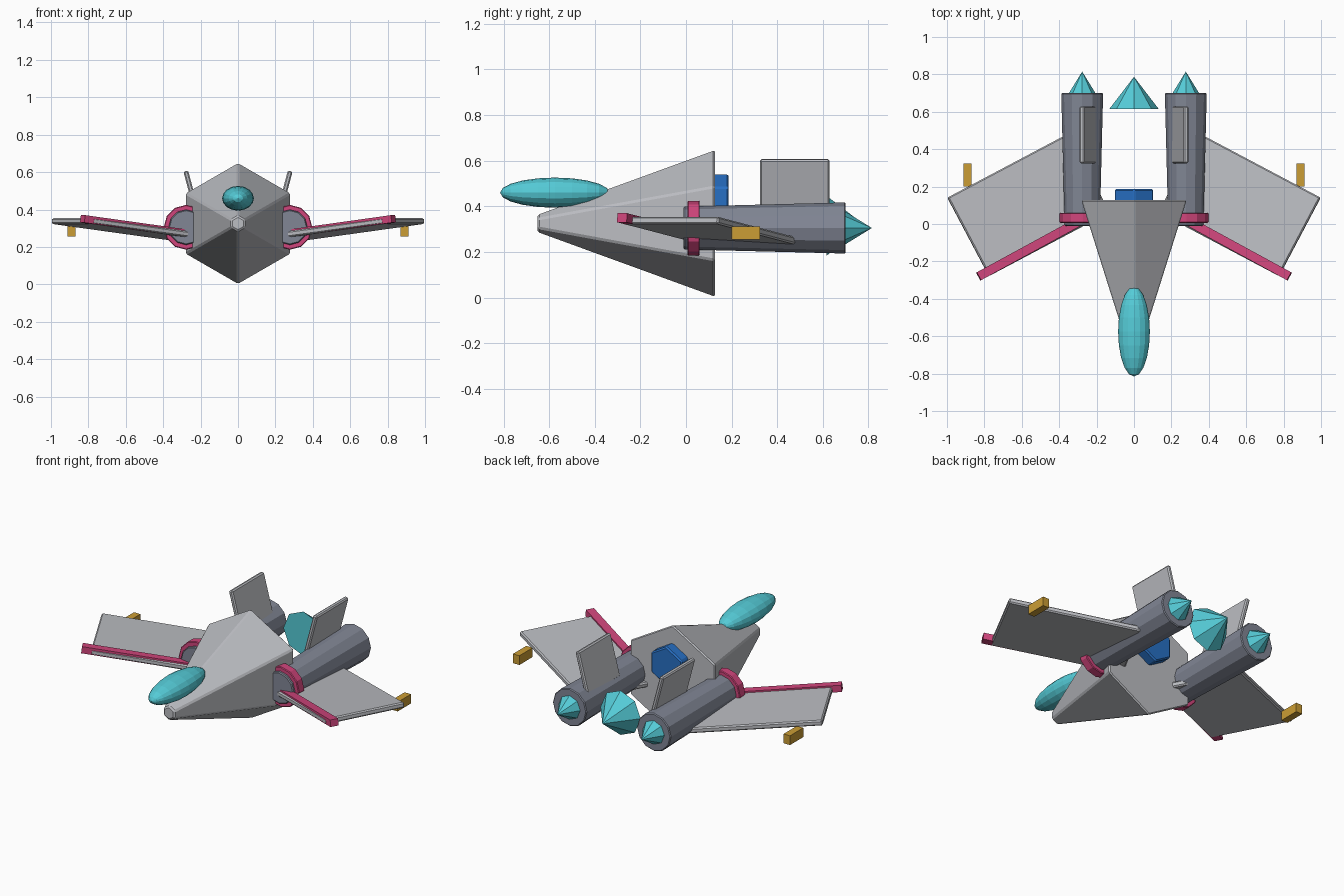
import bpy, bmesh, math
from mathutils import Matrix, Vector

if "Cube" in bpy.data.objects:
    bpy.data.objects.remove(bpy.data.objects["Cube"])

def mat(name, rgb):
    m = bpy.data.materials.new(name)
    m.diffuse_color = (*rgb, 1)
    m.use_nodes = True
    m.node_tree.nodes["Principled BSDF"].inputs["Base Color"].default_value = m.diffuse_color
    return m

HULL = mat("hull grey", (0.50, 0.51, 0.54))
STEEL = mat("engine grey", (0.22, 0.24, 0.30))
CYAN = mat("cyan glow", (0.09, 0.60, 0.68))
PINK = mat("pink trim", (0.63, 0.06, 0.20))
BLUE = mat("blue", (0.02, 0.16, 0.55))
GOLD = mat("gold", (0.60, 0.34, 0.035))

def finish(bm, name, material, bevel=0, mirror=False):
    bmesh.ops.recalc_face_normals(bm, faces=bm.faces)
    me = bpy.data.meshes.new(name)
    bm.to_mesh(me)
    bm.free()
    me.materials.append(material)
    ob = bpy.data.objects.new(name, me)
    bpy.context.collection.objects.link(ob)
    if bevel:
        b = ob.modifiers.new("Bevel", 'BEVEL')
        b.width = bevel
        b.segments = 1
        b.limit_method = 'ANGLE'
    if mirror:
        m = ob.modifiers.new("Mirror", 'MIRROR')
        m.use_axis = (True, False, False)
    return ob

def box(name, material, center, size, yaw=0, roll=0, bevel=0):
    """Mirrored box: leaned about y, then turned about z."""
    bm = bmesh.new()
    M = (Matrix.Translation(center) @ Matrix.Rotation(math.radians(yaw), 4, 'Z')
         @ Matrix.Rotation(math.radians(roll), 4, 'Y') @ Matrix.Diagonal((*size, 1)))
    bmesh.ops.create_cube(bm, size=1, matrix=M)
    return finish(bm, name, material, bevel, True)

def cone_y(name, material, x, z, y0, y1, r0, r1, sides, bevel=0):
    """Cone or cylinder along y; mirrored when off centre."""
    bm = bmesh.new()
    M = Matrix.Translation((x, (y0 + y1) / 2, z)) @ Matrix.Rotation(-math.pi / 2, 4, 'X')
    bmesh.ops.create_cone(bm, cap_ends=True, segments=sides, radius1=r0, radius2=r1,
                          depth=y1 - y0, matrix=M)
    bmesh.ops.remove_doubles(bm, verts=bm.verts, dist=1e-5)
    return finish(bm, name, material, bevel, x != 0)

# Hexagonal fuselage and rear hatch
cone_y("fuselage", HULL, 0, 0.325, -0.65, 0.127, 0.042, 0.325, 6, 0.008)
cone_y("rear_hatch", BLUE, 0, 0.425, 0.10, 0.187, 0.118, 0.118, 6, 0.008)

# Cockpit canopy
bm = bmesh.new()
bmesh.ops.create_uvsphere(bm, u_segments=16, v_segments=10, radius=1,
    matrix=Matrix.Translation((0, -0.575, 0.46)) @ Matrix.Diagonal((0.085, 0.24, 0.066, 1))
    @ Matrix.Rotation(math.pi / 2, 4, 'X'))
finish(bm, "canopy", CYAN)

# Engines, intake rings and exhausts
EX, EZ = 0.277, 0.305
cone_y("engine", STEEL, EX, EZ, -0.01, 0.70, 0.094, 0.112, 12, 0.005)
cone_y("intake_ring", PINK, EX, EZ, 0.006, 0.06, 0.12, 0.12, 12, 0.004)
cone_y("engine_exhaust", CYAN, EX, EZ, 0.69, 0.815, 0.077, 0, 8)
cone_y("centre_exhaust", CYAN, 0, 0.315, 0.615, 0.787, 0.132, 0, 8)

# Forward-swept wings, positioned from the tip inwards
span = 0.735
inward = Vector((-0.884, 0.468, -0.122))
box("wing", HULL, Vector((0.889, -0.07, 0.339)) + inward * span / 2,
    (span, 0.475, 0.032), -27.9, -7, 0.007)

# Pink leading edge strips
box("leading_edge", PINK, Vector((0.835, -0.278, 0.350)) + inward * 0.33,
    (0.66, 0.048, 0.04), -28.6, -7)

# Wing tip pods
box("wing_pod", GOLD, (0.891, 0.262, 0.283), (0.042, 0.125, 0.055))

# Tail fins leaning outward
box("tail_fin", HULL, (0.247, 0.477, 0.485), (0.026, 0.305, 0.25), 0, 15, 0.007)
